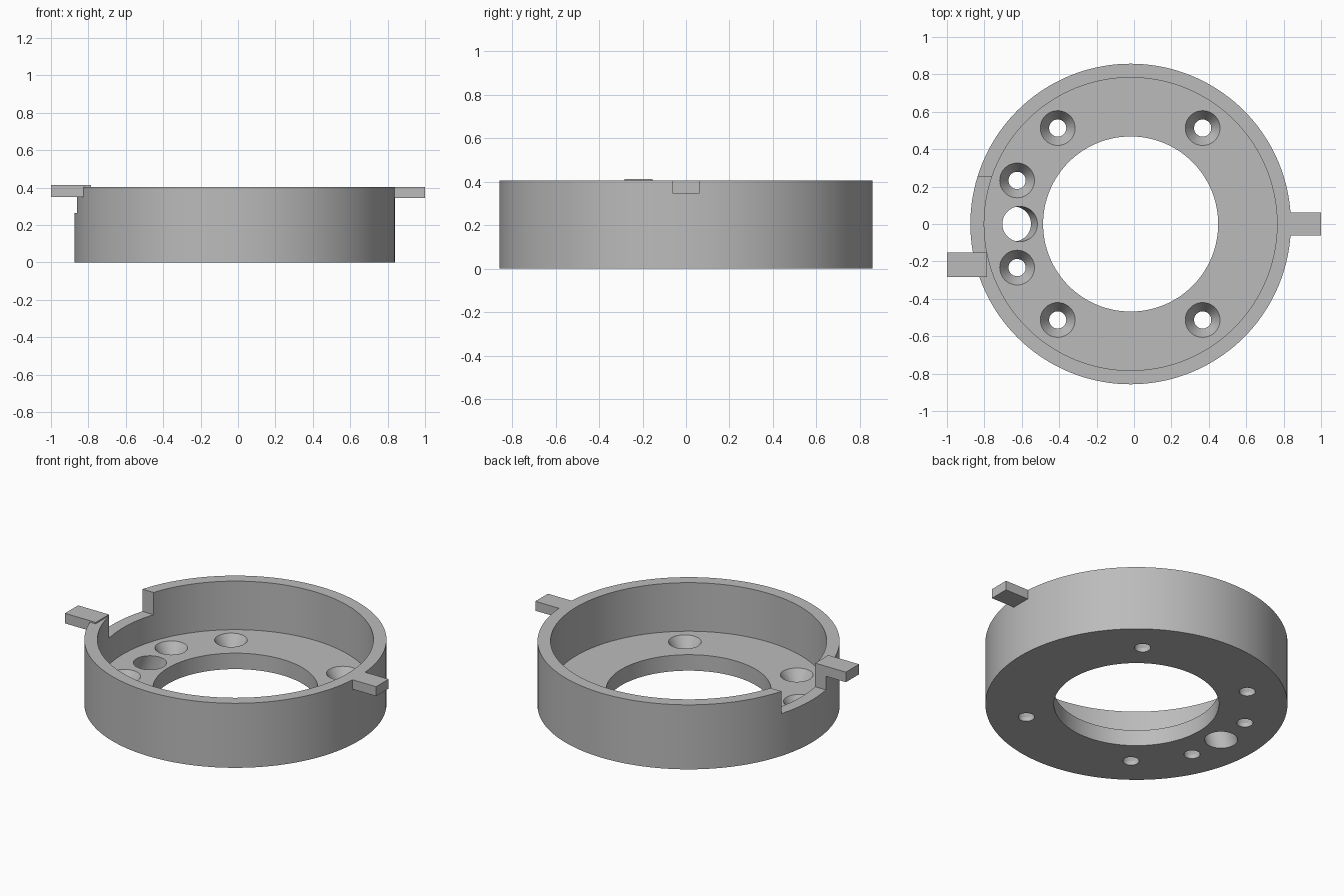
import bpy, bmesh, math
from mathutils import Vector

if "Cube" in bpy.data.objects:
    bpy.data.objects.remove(bpy.data.objects["Cube"])

CX = -0.018                      # ring axis
RIM, FLOOR = 0.404, 0.10         # heights

grey = bpy.data.materials.new("plain grey")
grey.use_nodes = True
grey.diffuse_color = (0.5, 0.5, 0.5, 1)
grey.node_tree.nodes["Principled BSDF"].inputs["Base Color"].default_value = (0.5, 0.5, 0.5, 1)


def finish(name, bm):
    bmesh.ops.recalc_face_normals(bm, faces=bm.faces)
    mesh = bpy.data.meshes.new(name)
    bm.to_mesh(mesh)
    bm.free()
    mesh.materials.append(grey)
    obj = bpy.data.objects.new(name, mesh)
    bpy.context.collection.objects.link(obj)
    return obj


def box(name, low, high):
    low, high = Vector(low), Vector(high)
    bm = bmesh.new()
    bmesh.ops.create_cube(bm, size=1)
    for v in bm.verts:
        v.co = (low + high) / 2 + v.co * (high - low)
    return finish(name, bm)


def loft(name, sections, sides, closed=False):
    """Stack circles given as (x, y, z, radius); closed joins last to first."""
    bm = bmesh.new()
    rings = []
    for x, y, z, r in sections:
        angles = [math.tau * i / sides for i in range(sides)]
        rings.append([bm.verts.new((x + r * math.cos(a), y + r * math.sin(a), z)) for a in angles])
    pairs = list(zip(rings, rings[1:]))
    if closed:
        pairs.append((rings[-1], rings[0]))
    else:
        bm.faces.new(rings[0])
        bm.faces.new(rings[-1])
    for a, b in pairs:
        for i in range(sides):
            j = (i + 1) % sides
            bm.faces.new((a[i], a[j], b[j], b[i]))
    return finish(name, bm)


def cut(target, cutter):
    cutter.hide_render = True
    mod = target.modifiers.new("cut", "BOOLEAN")
    mod.operation, mod.solver, mod.object = "DIFFERENCE", "EXACT", cutter
    bpy.context.view_layer.objects.active = target
    bpy.ops.object.modifier_apply(modifier=mod.name)
    bpy.data.objects.remove(cutter)


# Ring body: tall outer wall around a thin floor with a central opening
profile = [(0.857, 0), (0.857, RIM), (0.783, RIM), (0.783, FLOOR), (0.468, FLOOR), (0.468, 0)]
body = loft("ring_body", [(CX, 0, z, r) for r, z in profile], 144, closed=True)

# Notch in the wall
cut(body, box("notch_cutter", (-1, -0.153, 0.265), (-0.7, 0.25, 0.6)))

# Countersunk screw holes, mirrored front to back
for x, y in ((-0.408, 0.513), (0.367, 0.513), (-0.625, 0.233)):
    for side in (1, -1):
        steps = [(-0.05, 0.046), (0.025, 0.046), (FLOOR, 0.093), (0.15, 0.093)]
        cut(body, loft("screw_cutter", [(x, y * side, z, r) for z, r in steps], 40))

# Slanted cable hole
cut(body, loft("cable_cutter", [(-0.6625, 0, -0.05, 0.094), (-0.5925, 0, 0.15, 0.094)], 48))

# Tabs on the rim
box("left_tab", (0.825, -0.062, 0.345), (1, 0.062, RIM))
box("right_tab", (-1, -0.283, 0.35), (-0.787, -0.153, 0.413))

bpy.ops.object.select_all(action="DESELECT")
body.select_set(True)
bpy.context.view_layer.objects.active = body
bpy.ops.object.shade_smooth_by_angle(angle=math.radians(30))
